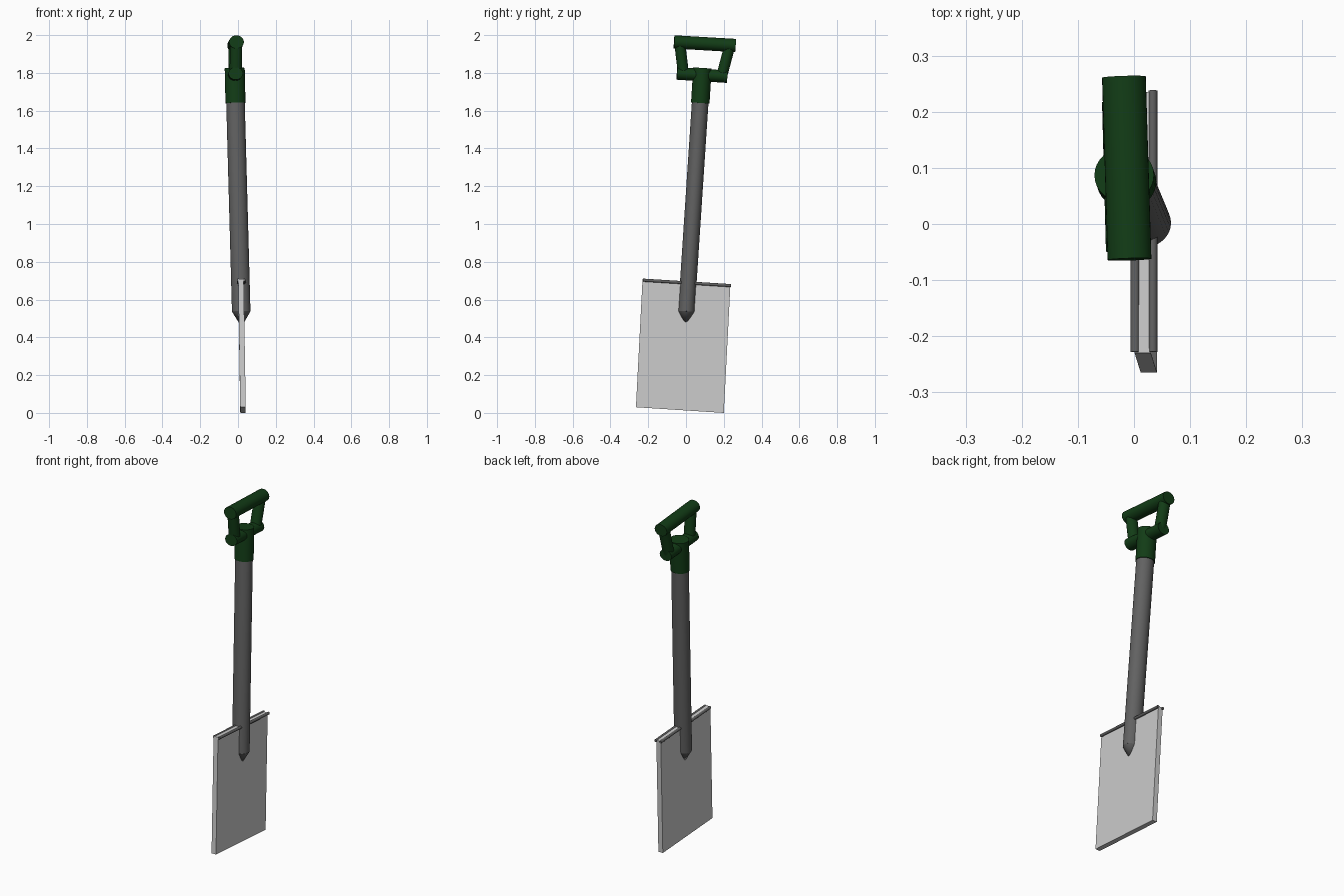
import bpy, bmesh, math
from mathutils import Vector, Matrix

if "Cube" in bpy.data.objects:
    bpy.data.objects.remove(bpy.data.objects["Cube"])


def material(name, color):
    m = bpy.data.materials.new(name)
    m.diffuse_color = color
    m.use_nodes = True
    m.node_tree.nodes["Principled BSDF"].inputs["Base Color"].default_value = m.diffuse_color
    return m


GREEN = material("dark_green", (0.006, 0.045, 0.008, 1))
DARK = material("dark_grey", (0.12, 0.12, 0.12, 1))


def add(name, bm, mat=None, smooth=True):
    mesh = bpy.data.meshes.new(name)
    bmesh.ops.recalc_face_normals(bm, faces=bm.faces)
    bm.to_mesh(mesh)
    bm.free()
    ob = bpy.data.objects.new(name, mesh)
    bpy.context.collection.objects.link(ob)
    if mat:
        mesh.materials.append(mat)
    if smooth:
        bpy.ops.object.select_all(action='DESELECT')
        ob.select_set(True)
        bpy.context.view_layer.objects.active = ob
        bpy.ops.object.shade_smooth_by_angle(angle=math.radians(35))
    return ob


def frame(x, y, z, origin):
    return Matrix((x, y, z)).transposed().to_4x4().copy() if origin is None else \
        Matrix.Translation(origin) @ Matrix((x, y, z)).transposed().to_4x4()


def rod(name, a, b, rx, ry, mat, tip=1.0, bm=None):
    """Slightly oval rod from a to b; rx is its radius towards x."""
    a, b = Vector(a), Vector(b)
    axis = b - a
    side = axis.cross(Vector((1, 0, 0))).normalized()
    depth = side.cross(axis).normalized()
    own = bm is None
    bm = bm or bmesh.new()
    bmesh.ops.create_cone(bm, cap_ends=True, segments=32, radius1=1, radius2=tip, depth=1,
                          matrix=frame(depth * rx, side * ry, axis, (a + b) / 2))
    return add(name, bm, mat) if own else bm


# Blade: flat slab leaning with the shaft
bm = bmesh.new()
bottom, top = Vector((0.0265, -0.0325, 0.015)), Vector((0.0155, 0.0025, 0.693))
bmesh.ops.create_cube(bm, size=1, matrix=frame(
    Vector((0.029, 0, 0)), Vector((0, 0.465, -0.03)), top - bottom, (top + bottom) / 2))
add("blade", bm, smooth=False)

# Foot treads: thin rods along both sides of the blade's top edge
for name, x in (("back_tread", 0.002), ("front_tread", 0.0335)):
    rod(name, (x, -0.228, 0.703), (x, 0.238, 0.674), 0.008, 0.008, DARK)

# Shaft with a pointed lower end straddling the blade
foot = (0.017, 0.002, 0.537)
rod("shaft", foot, (-0.0135, 0.0755, 1.65), 0.049, 0.044, DARK)
rod("shaft_point", foot, (0.0185, -0.003, 0.455), 0.049, 0.044, DARK, tip=0.0)

# Handle socket
rod("handle_socket", (-0.0133, 0.0755, 1.64), (-0.0175, 0.087, 1.825), 0.053, 0.049, GREEN)

# Handle: lower bar, grip and two splayed posts
low = (Vector((-0.012, -0.048, 1.797)), Vector((-0.019, 0.218, 1.78)))
grip = (Vector((-0.008, -0.063, 1.964)), Vector((-0.018, 0.262, 1.945)))
rod("handle_lower_bar", *low, 0.038, 0.033, GREEN)
rod("handle_grip", *grip, 0.039, 0.035, GREEN)
for name, t, s in (("handle_post_a", 0.13, 0.09), ("handle_post_b", 0.89, 0.91)):
    rod(name, low[0].lerp(low[1], t), grip[0].lerp(grip[1], s), 0.032, 0.029, GREEN)
